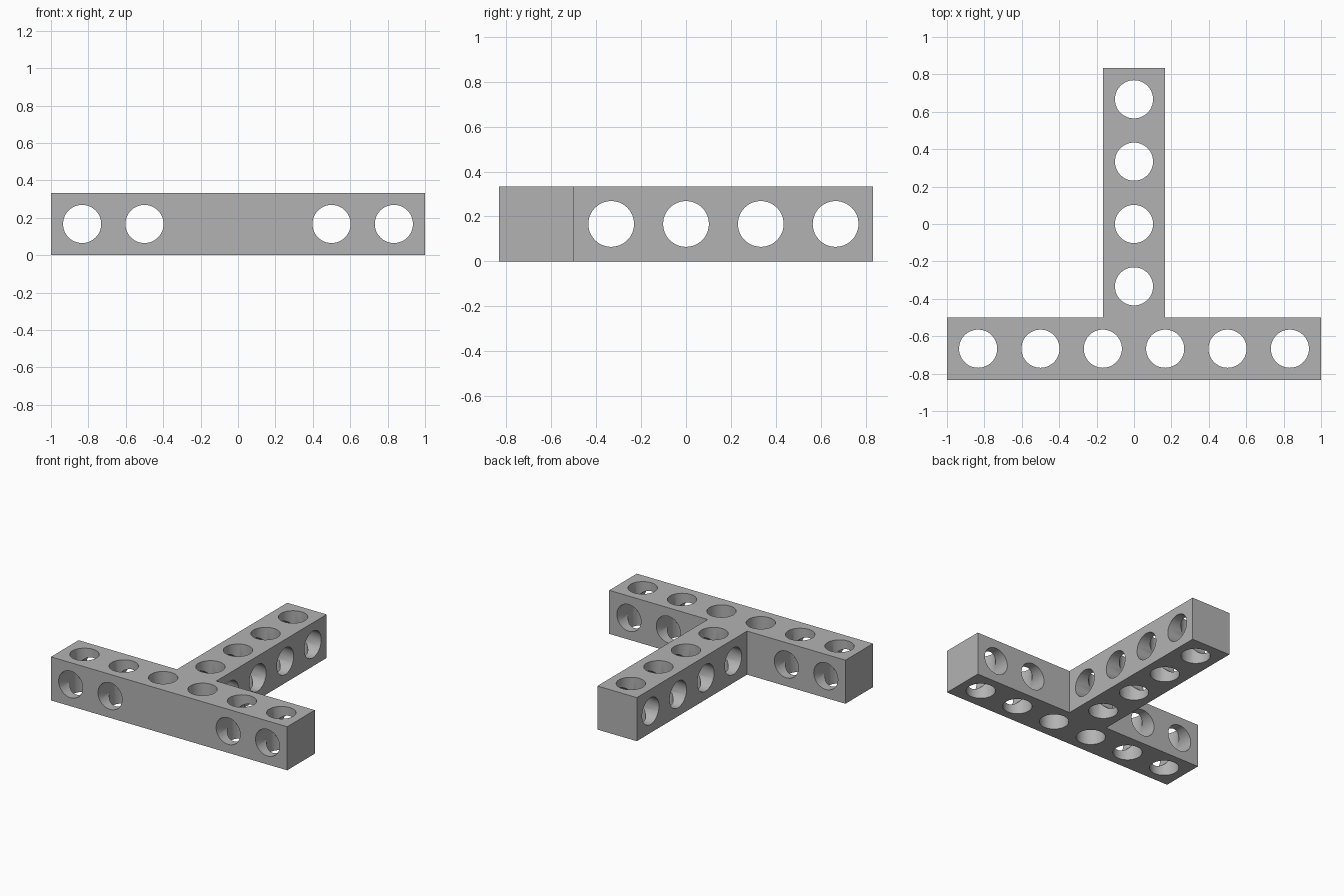
import bpy, bmesh, math
from mathutils import Matrix

if "Cube" in bpy.data.objects:
    bpy.data.objects.remove(bpy.data.objects["Cube"], do_unlink=True)

U = 1 / 3          # hole pitch, also the beam thickness
R = 0.102          # hole radius
MID = U / 2        # beam mid height

grey = bpy.data.materials.new("grey")
grey.use_nodes = True
colour = (0.45, 0.45, 0.45, 1)
grey.diffuse_color = colour
grey.node_tree.nodes["Principled BSDF"].inputs["Base Color"].default_value = colour


def add_object(name, bm):
    bmesh.ops.recalc_face_normals(bm, faces=bm.faces)
    mesh = bpy.data.meshes.new(name)
    bm.to_mesh(mesh)
    bm.free()
    mesh.materials.append(grey)
    ob = bpy.data.objects.new(name, mesh)
    bpy.context.collection.objects.link(ob)
    return ob


def add_pin(bm, centre, axis):
    turn = {"X": Matrix.Rotation(math.pi / 2, 4, "Y"),
            "Y": Matrix.Rotation(math.pi / 2, 4, "X"),
            "Z": Matrix()}[axis]
    bmesh.ops.create_cone(bm, cap_ends=True, segments=48, radius1=R, radius2=R,
                          depth=1.5 * U, matrix=Matrix.Translation(centre) @ turn)


# T-shaped beam: half outline mirrored, then extruded upwards
half = [(3 * U, -2.5 * U), (3 * U, -1.5 * U), (U / 2, -1.5 * U), (U / 2, 2.5 * U)]
outline = half + [(-x, y) for x, y in reversed(half)]
bm = bmesh.new()
base = bm.faces.new([bm.verts.new((x, y, 0)) for x, y in outline])
top = bmesh.ops.extrude_face_region(bm, geom=[base], use_keep_orig=True)["geom"]
bmesh.ops.translate(bm, vec=(0, 0, U),
                    verts=[v for v in top if isinstance(v, bmesh.types.BMVert)])
beam = add_object("t_beam", bm)

# Hole cutters: vertical and horizontal sets
crossbar_x = [(i - 2.5) * U for i in range(6)]
stem_y = [(i - 1) * U for i in range(4)]
vertical, horizontal = bmesh.new(), bmesh.new()
for x in crossbar_x:
    add_pin(vertical, (x, -2 * U, MID), "Z")
    if abs(x) > U:      # the two middle ones meet the stem and stay solid
        add_pin(horizontal, (x, -2 * U, MID), "Y")
for y in stem_y:
    add_pin(vertical, (0, y, MID), "Z")
    add_pin(horizontal, (0, y, MID), "X")
cutters = [add_object("vertical_hole_cutter", vertical),
           add_object("horizontal_hole_cutter", horizontal)]

# Drill the holes
bpy.ops.object.select_all(action="DESELECT")
beam.select_set(True)
bpy.context.view_layer.objects.active = beam
for cutter in cutters:
    cutter.hide_render = True
    drill = beam.modifiers.new("drill", "BOOLEAN")
    drill.operation = "DIFFERENCE"
    drill.solver = "EXACT"
    drill.object = cutter
    bpy.ops.object.modifier_apply(modifier=drill.name)
for cutter in cutters:
    bpy.data.objects.remove(cutter, do_unlink=True)

bpy.ops.object.shade_smooth_by_angle(angle=math.radians(30))
